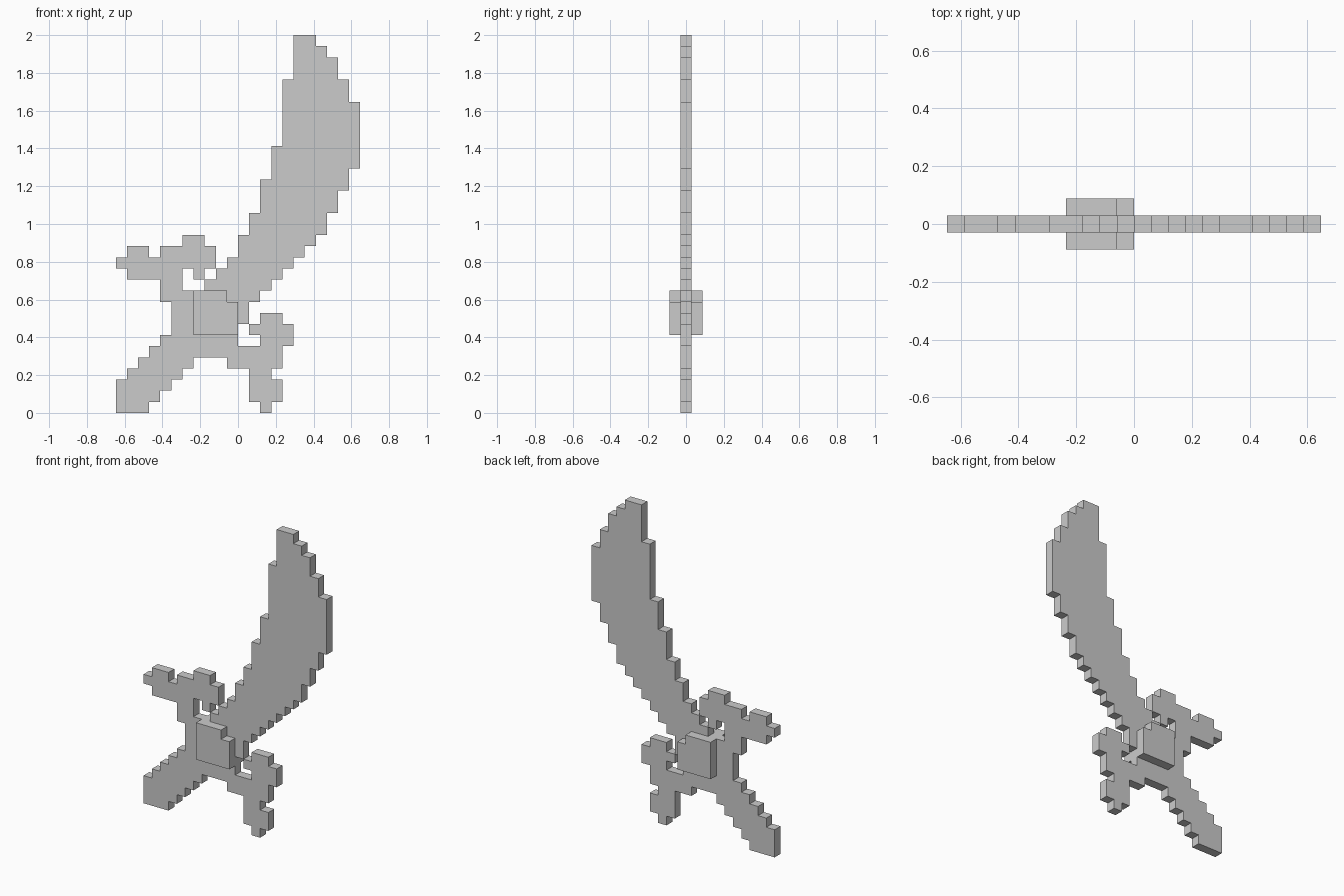
import bpy, bmesh
from itertools import product
from mathutils import Vector

if "Cube" in bpy.data.objects:
    bpy.data.objects.remove(bpy.data.objects["Cube"])

U = 2 / 34  # one pixel of the stepped sword


def rect(x0, x1, z0, z1):
    return {(x, 0, z) for x in range(x0, x1) for z in range(z0, z1)}


def edge(start, row, outs, ins=()):
    """Column of a stepped edge: one step out or in at each listed row."""
    return start + sum(row >= r for r in outs) - sum(row >= r for r in ins)


# Curved blade: two stepped edges, plus its root beside the guard block
blade = rect(11, 12, 8, 10) | rect(10, 13, 10, 11)
for z in range(11, 34):
    left = edge(8, z, (12, 13, 14, 16, 18, 21, 24, 30))
    right = edge(14, z, (12, 13, 14, 15, 16, 18, 20, 22), (28, 30, 32, 33))
    blade |= rect(left, right, z, z + 1)

# Diagonal grip
grip = {c for c in rect(0, 7, 0, 7) if abs(c[0] - c[2]) <= 2}

# Guard arms, mirrored across the sword's diagonal
upper_guard = set().union(
    rect(5, 7, 7, 11), rect(4, 6, 10, 13), rect(1, 6, 12, 14),
    rect(0, 9, 13, 14), rect(7, 8, 12, 14), rect(1, 3, 14, 15),
    rect(4, 9, 14, 15), rect(6, 8, 15, 16))
lower_guard = {(z, y, x) for x, y, z in upper_guard}

# Thick block at the crossing, with one corner notched
block = rect(7, 11, 7, 11) - {(10, 0, 10)}
guard_block = {(x, y, z) for x, _, z in block for y in (-1, 0, 1)}

PARTS = {"blade": blade, "grip": grip, "upper_guard": upper_guard,
         "lower_guard": lower_guard, "guard_block": guard_block}
solid = set().union(*PARTS.values())


def build(name, cells):
    """Skin the cells, leaving out walls shared with any other cell."""
    bm = bmesh.new()
    for c, axis, sign in product(sorted(cells), range(3), (-1, 1)):
        step = Vector((0, 0, 0))
        step[axis] = sign
        if tuple(int(a + b) for a, b in zip(c, step)) in solid:
            continue
        corners = []
        for s, t in ((-1, -1), (1, -1), (1, 1), (-1, 1)):
            p = step.copy()
            p[(axis + 1) % 3] = s * sign
            p[(axis + 2) % 3] = t
            centre = Vector(c) + Vector((0.5 - 11, 0, 0.5))
            corners.append(bm.verts.new((centre + p / 2) * U))
        bm.faces.new(corners)
    bmesh.ops.remove_doubles(bm, verts=bm.verts[:], dist=U / 100)
    # Merge flat areas into single faces
    bmesh.ops.dissolve_limit(bm, angle_limit=0.02, verts=bm.verts[:], edges=bm.edges[:])
    mesh = bpy.data.meshes.new(name)
    bm.to_mesh(mesh)
    bm.free()
    bpy.context.collection.objects.link(bpy.data.objects.new(name, mesh))


for name, cells in PARTS.items():
    build(name, cells)
